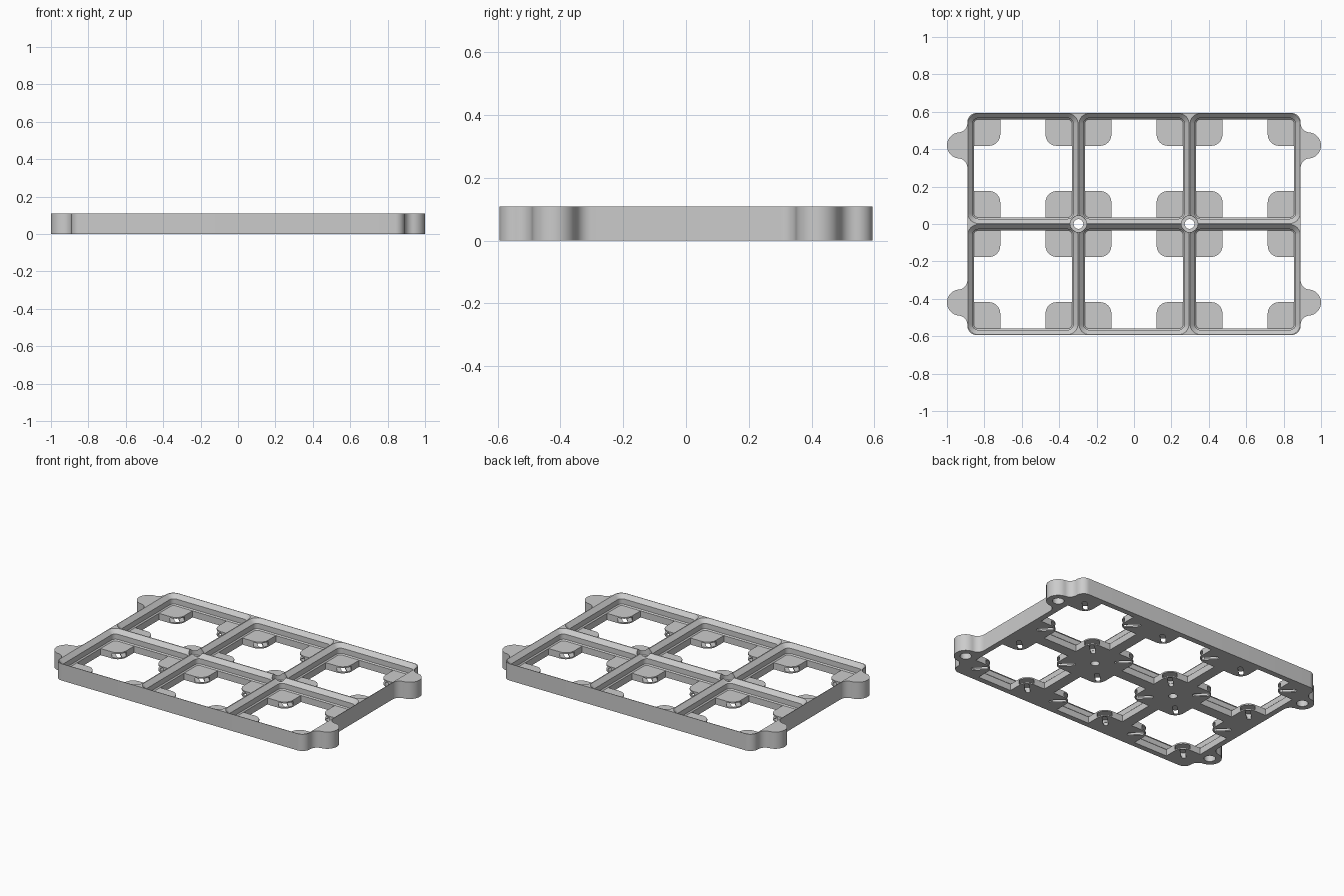
import bpy, bmesh, math
from math import cos, sin, pi, radians

if "Cube" in bpy.data.objects:
    bpy.data.objects.remove(bpy.data.objects["Cube"])

PITCH = 0.594            # cell spacing
HX, HY = 0.891, 0.594    # half size of the plate without ears
H, FLOOR = 0.108, 0.0424 # total height, height of the corner pads
PAD = 0.121              # distance from cell centre to pad edge
MAGNET = 0.184           # magnet offset from cell centre
EAR = (0.93, 0.42)
CELLS = [(i * PITCH, j * PITCH / 2) for i in (-1, 0, 1) for j in (-1, 1)]


def arc(cx, cy, r, a0, a1, n=10):
    return [(cx + r * cos(radians(a0 + (a1 - a0) * i / n)),
             cy + r * sin(radians(a0 + (a1 - a0) * i / n))) for i in range(n + 1)]


def circle(x, y, r, n=32):
    return arc(x, y, r, 0, 360, n)[:-1]


def rounded_square(x, y, half, r):
    c = half - r
    return [p for k, (sx, sy) in enumerate([(1, 1), (-1, 1), (-1, -1), (1, -1)])
            for p in arc(x + sx * c, y + sy * c, r, 90 * k, 90 * k + 90, 8)]


def stadium(x, y, half, r, angle, tail):
    """Rounded slot, reaching 'half' backwards and 'tail' forwards along angle."""
    ca, sa = cos(angle), sin(angle)
    pts = arc(-half, 0, r, 90, 270, 12) + arc(tail, 0, r, -90, 90, 12)
    return [(x + u * ca - v * sa, y + u * sa + v * ca) for u, v in pts]


def loft(bm, layers):
    """Closed solid through outlines given as (points, z)."""
    rings = [[bm.verts.new((x, y, z)) for x, y in pts] for pts, z in layers]
    n = len(rings[0])
    for a, b in zip(rings, rings[1:]):
        for i in range(n):
            bm.faces.new((a[i], a[(i + 1) % n], b[(i + 1) % n], b[i]))
    bm.faces.new(rings[0][::-1])
    bm.faces.new(rings[-1])


def make(name, solids):
    bm = bmesh.new()
    for layers in solids:
        loft(bm, layers)
    bmesh.ops.recalc_face_normals(bm, faces=bm.faces)
    me = bpy.data.meshes.new(name)
    bm.to_mesh(me)
    bm.free()
    ob = bpy.data.objects.new(name, me)
    bpy.context.collection.objects.link(ob)
    return ob


# Outline: rounded rectangle with four filleted ears, built from one quarter
ear_r, fil = 0.07, 0.05
dx = HX + fil - EAR[0]
h = math.sqrt((ear_r + fil) ** 2 - dx ** 2)
t = math.degrees(math.atan2(h, -dx))
quarter = (arc(HX + fil, EAR[1] - h, fil, 180, t, 10)
           + arc(*EAR, ear_r, t - 180, 180 - t, 24)[1:-1]
           + arc(HX + fil, EAR[1] + h, fil, -t, -180, 10)
           + arc(HX - 0.05, HY - 0.05, 0.05, 0, 90, 10))
half = quarter + [(-x, y) for x, y in quarter[::-1]]
outline = half + [(x, -y) for x, y in half[::-1]]
plate = make("grid_plate", [[(outline, 0), (outline, H)]])

# Stepped, chamfered socket in every cell
P2 = PITCH / 2
profile = [(0.035, FLOOR, 0.022), (0.028, 0.0495, 0.029), (0.028, 0.083, 0.029),
           (0.003, H, 0.054), (0.002, H + 0.001, 0.055)]
sockets = make("socket_cutter", [
    [(rounded_square(x, y, P2 - off, r), z) for off, z, r in profile] for x, y in CELLS])


# Cross-shaped floor opening, leaving a rounded pad in each corner
def cross(x, y):
    a, r = P2 - 0.0355, 0.06
    arm = [(a, PAD)] + arc(PAD + r, PAD + r, r, -90, -180, 10) + [(PAD, a)]
    pts = []
    for k in range(4):
        c, s = round(cos(k * pi / 2)), round(sin(k * pi / 2))
        pts += [(x + u * c - v * s, y + u * s + v * c) for u, v in arm]
    return pts


openings = make("opening_cutter", [
    [(cross(x, y), -0.01), (cross(x, y), 0.06)] for x, y in CELLS])

# Magnet pockets entered from the pad corner, and push-out slots underneath
pockets, slots = [], []
for x, y in CELLS:
    for sx in (-1, 1):
        for sy in (-1, 1):
            ang = math.atan2(-sy, -sx)
            p = stadium(x + sx * MAGNET, y + sy * MAGNET, 0, 0.043, ang, 0.07)
            pockets.append([(p, 0.008), (p, 0.034)])
            s = stadium(x + sx * 0.18, y + sy * 0.18, 0.037, 0.014, ang, 0.037)
            slots.append([(s, -0.01), (s, 0.02)])
pockets = make("pocket_cutter", pockets)
slots = make("slot_cutter", slots)

# Screw holes: counterbored at the crossings, blind under the ears
holes = []
for x in (-P2, P2):
    small, big = circle(x, 0, 0.026), circle(x, 0, 0.044)
    holes.append([(small, -0.01), (small, 0.062), (big, 0.0621), (big, H + 0.01)])
for sx in (-1, 1):
    for sy in (-1, 1):
        c = circle(sx * EAR[0], sy * EAR[1], 0.034)
        holes.append([(c, -0.01), (c, 0.085)])
holes = make("hole_cutter", holes)

# Cut everything out of the plate
bpy.context.view_layer.objects.active = plate
plate.select_set(True)
for cutter in (sockets, openings, pockets, slots, holes):
    mod = plate.modifiers.new("cut", 'BOOLEAN')
    mod.operation = 'DIFFERENCE'
    mod.solver = 'EXACT'
    mod.object = cutter
    bpy.ops.object.modifier_apply(modifier=mod.name)
    bpy.data.objects.remove(cutter)

# Colour and shading
grey = bpy.data.materials.new("plain_grey")
grey.diffuse_color = (0.6, 0.6, 0.6, 1)
grey.use_nodes = True
grey.node_tree.nodes["Principled BSDF"].inputs["Base Color"].default_value = grey.diffuse_color
plate.data.materials.clear()
plate.data.materials.append(grey)
bpy.ops.object.shade_smooth_by_angle(angle=radians(30))
